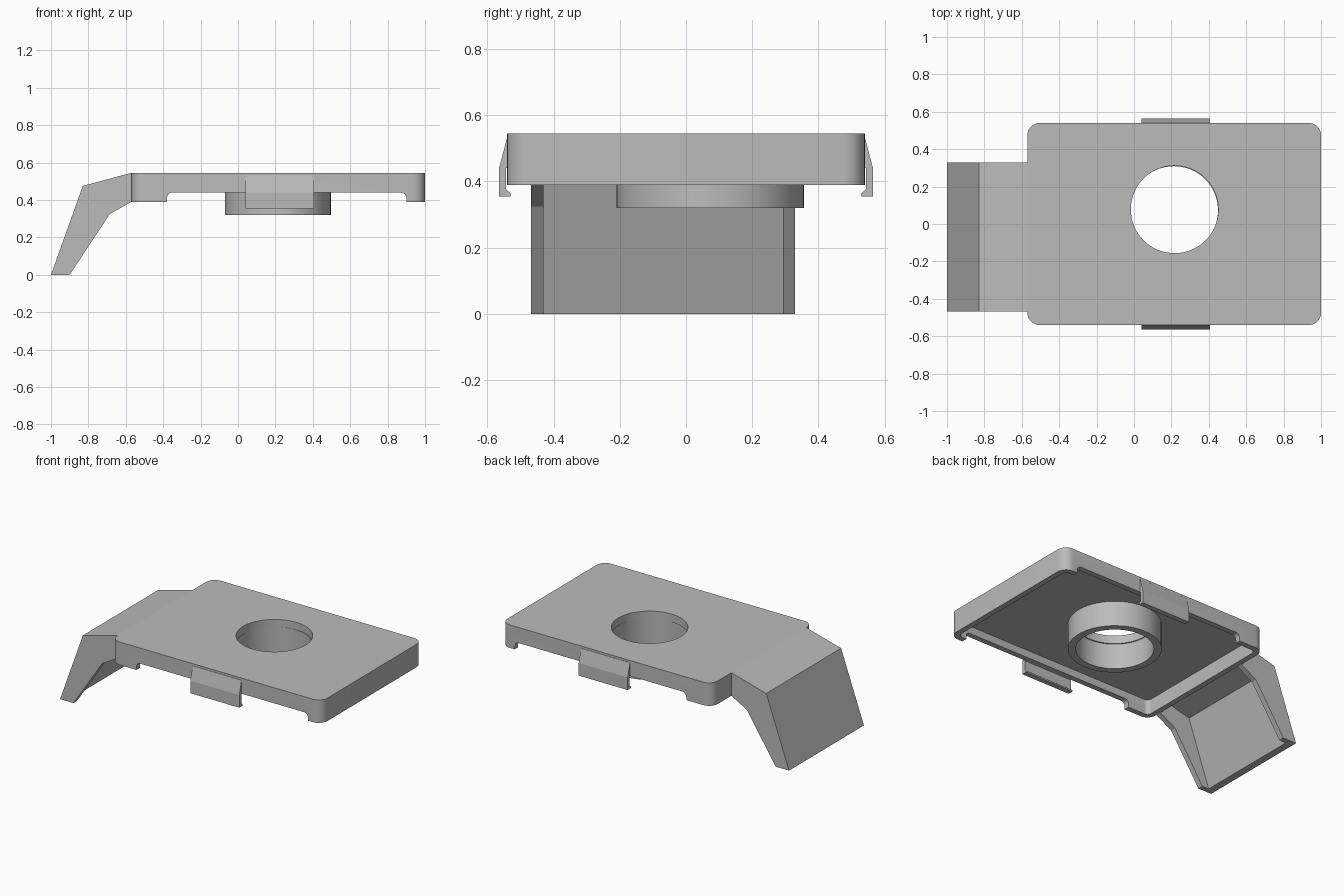
import bpy, bmesh, math
from mathutils import Vector

cube = bpy.data.objects.get("Cube")
if cube:
    bpy.data.objects.remove(cube, do_unlink=True)

grey = bpy.data.materials.new("plain_grey")
grey.use_nodes = True
grey.diffuse_color = (0.5, 0.5, 0.5, 1)
grey.node_tree.nodes["Principled BSDF"].inputs["Base Color"].default_value = (0.5, 0.5, 0.5, 1)


def prism(name, outline, axis, lo, hi):
    """Extrude a closed 2D outline along an axis, from lo to hi."""
    place = {"x": lambda a, b, h: (h, a, b),
             "y": lambda a, b, h: (a, h, b),
             "z": lambda a, b, h: (a, b, h)}[axis]
    bm = bmesh.new()
    face = bm.faces.new([bm.verts.new(place(a, b, lo)) for a, b in outline])
    new = bmesh.ops.extrude_face_region(bm, geom=[face])["geom"]
    shift = Vector(place(0, 0, hi - lo))
    bmesh.ops.translate(bm, verts=[v for v in new if isinstance(v, bmesh.types.BMVert)], vec=shift)
    bmesh.ops.recalc_face_normals(bm, faces=bm.faces)
    mesh = bpy.data.meshes.new(name)
    bm.to_mesh(mesh)
    bm.free()
    mesh.materials.append(grey)
    obj = bpy.data.objects.new(name, mesh)
    bpy.context.collection.objects.link(obj)
    return obj


def arc(cx, cy, r, start, end, steps):
    angles = [math.radians(start + (end - start) * i / steps) for i in range(steps + 1)]
    return [(cx + r * math.cos(t), cy + r * math.sin(t)) for t in angles]


def circle(cx, cy, r, sides=64):
    return arc(cx, cy, r, 0, 360, sides)[:-1]


def rounded_box(x0, x1, y0, y1, r):
    corners = [(x1 - r, y1 - r), (x0 + r, y1 - r), (x0 + r, y0 + r), (x1 - r, y0 + r)]
    return [p for i, (x, y) in enumerate(corners)
            for p in arc(x, y, r, 90 * i, 90 * i + 90, 8)]


def cut(obj, cutters):
    """Subtract the cutters, bake the result and remove them."""
    for c in cutters:
        c.hide_render = True
        mod = obj.modifiers.new("cut", "BOOLEAN")
        mod.operation, mod.solver, mod.object = "DIFFERENCE", "EXACT", c
    bpy.context.view_layer.update()
    graph = bpy.context.evaluated_depsgraph_get()
    mesh = bpy.data.meshes.new_from_object(obj.evaluated_get(graph))
    obj.modifiers.clear()
    obj.data = mesh
    for c in cutters:
        bpy.data.objects.remove(c, do_unlink=True)


LEFT, RIGHT, HALF = -0.57, 1.0, 0.54
TOP, CEILING, RIM, SIDE_RIM = 0.545, 0.49, 0.39, 0.44
WALL = 0.037

# Shallow tray: hollow underneath, long walls cut shorter, round opening
tray = prism("cover_plate", rounded_box(LEFT, RIGHT, -HALF, HALF, 0.065), "z", RIM, TOP)
cavity = prism("cavity", rounded_box(LEFT + WALL, RIGHT - WALL, WALL - HALF, HALF - WALL, 0.03),
               "z", 0.2, CEILING)
notch_outline = ([(-0.38, 0.3), (0.9, 0.3)]
                 + arc(0.87, SIDE_RIM - 0.03, 0.03, 0, 90, 6)
                 + arc(-0.35, SIDE_RIM - 0.03, 0.03, 90, 180, 6))
notch = prism("side_notch", notch_outline, "y", -1, 1)
hole = prism("hole", circle(0.217, 0.078, 0.234), "z", 0.2, 0.8)
cut(tray, [cavity, notch, hole])

# Collar hanging below the opening
collar = prism("collar", circle(0.213, 0.073, 0.283), "z", 0.32, CEILING + 0.005)
cut(collar, [prism("bore", circle(0.213, 0.073, 0.236), "z", 0.2, 0.8)])

# Bent arm: a web with a cheek along each edge
ARM_Y0, ARM_Y1 = -0.468, 0.33
outer = [(LEFT + 0.01, TOP), (LEFT, TOP), (-0.83, 0.475), (-1.0, 0)]
cheek = outer + [(-0.9, 0), (-0.685, 0.325), (LEFT, RIM), (LEFT + 0.01, RIM)]
web = outer + [(-0.95, 0), (-0.795, 0.435), (LEFT, 0.495), (LEFT + 0.01, 0.495)]
prism("arm_web", web, "y", ARM_Y0 + WALL, ARM_Y1 - WALL)
prism("arm_front_cheek", cheek, "y", ARM_Y0, ARM_Y0 + WALL)
prism("arm_back_cheek", cheek, "y", ARM_Y1 - WALL, ARM_Y1)

# Snap clips on the long sides, hooked inward at the bottom
for name, s in (("front_clip", -1), ("back_clip", 1)):
    hook = [(0.535, 0.535), (0.541, 0.53), (0.565, 0.44), (0.565, 0.355), (0.53, 0.355),
            (0.53, 0.365), (0.543, 0.375), (0.543, 0.44), (0.535, 0.445)]
    prism(name, [(s * y, z) for y, z in hook], "x", 0.04, 0.405)

# Smooth the curved walls, keep edges sharp
bpy.ops.object.select_all(action="DESELECT")
for obj in (tray, collar):
    obj.select_set(True)
bpy.context.view_layer.objects.active = tray
bpy.ops.object.shade_smooth_by_angle(angle=math.radians(30))
